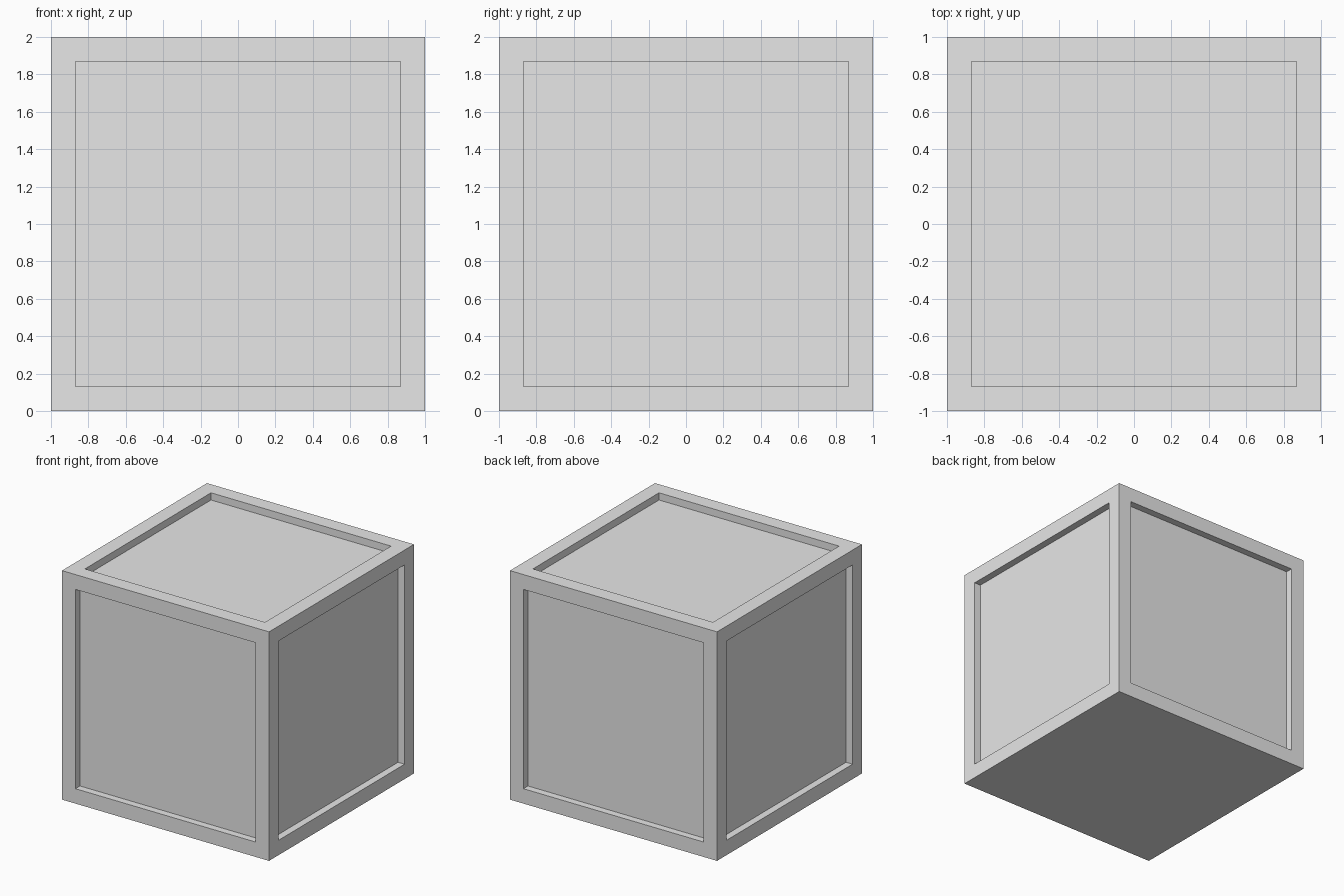
import bpy
import bmesh

old = bpy.data.objects.get("Cube")
if old:
    bpy.data.objects.remove(old, do_unlink=True)

SIZE = 2.0
BORDER = 0.13
DEPTH = 0.063

# Single light grey colour
grey = bpy.data.materials.new("light_grey")
grey.use_nodes = True
colour = (0.8, 0.8, 0.8, 1.0)
grey.diffuse_color = colour
grey.node_tree.nodes["Principled BSDF"].inputs["Base Color"].default_value = colour

# Crate body standing on the ground
bm = bmesh.new()
bmesh.ops.create_cube(bm, size=SIZE)
bmesh.ops.translate(bm, verts=bm.verts, vec=(0, 0, SIZE / 2))
bm.normal_update()

# Sunken panels on the top and four sides; the bottom stays flat
panels = [f for f in bm.faces if f.normal.z > -0.5]
bmesh.ops.inset_individual(bm, faces=panels, thickness=BORDER, use_even_offset=True)
for face in panels:
    # A zero-width border ring keeps the recess walls straight
    inward = face.normal * -DEPTH
    bmesh.ops.inset_individual(bm, faces=[face], thickness=0.0)
    bmesh.ops.translate(bm, verts=face.verts, vec=inward)
bmesh.ops.recalc_face_normals(bm, faces=bm.faces)

mesh = bpy.data.meshes.new("panelled_crate")
bm.to_mesh(mesh)
bm.free()
mesh.materials.append(grey)
crate = bpy.data.objects.new("panelled_crate", mesh)
bpy.context.collection.objects.link(crate)
